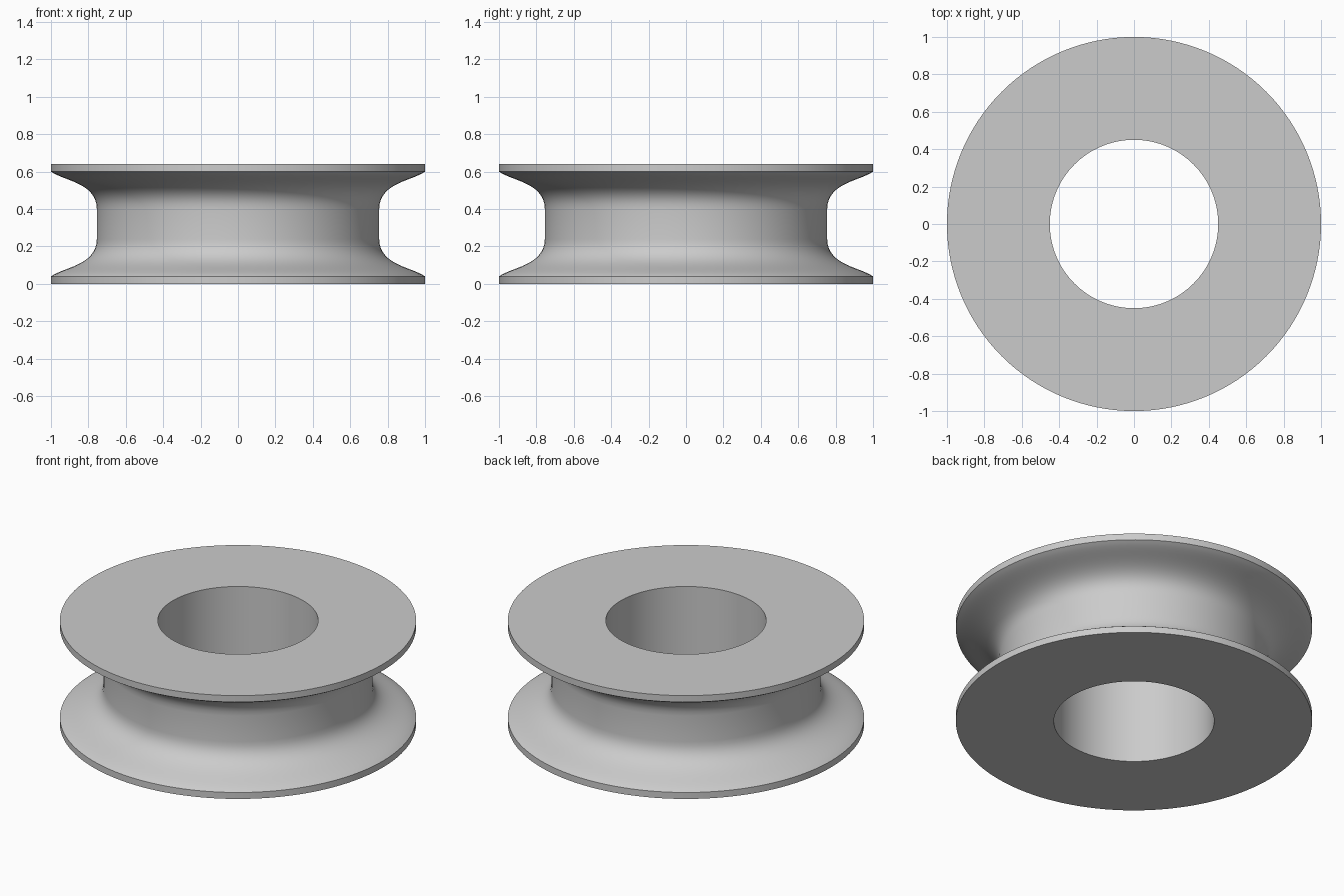
import bpy, bmesh, math
from mathutils import Vector
from mathutils.geometry import interpolate_bezier

if "Cube" in bpy.data.objects:
    bpy.data.objects.remove(bpy.data.objects["Cube"])

SEGMENTS = 128
HEIGHT = 0.64
BORE = 0.45

# Lower half of the outer profile: rim, then an S-curve flowing into the hub
curve = interpolate_bezier(Vector((1, 0.04, 0)), Vector((0.93, 0.09, 0)),
                           Vector((0.755, 0.10, 0)), Vector((0.755, 0.24, 0)), 16)
lower = [(1.0, 0.0)] + [(p.x, p.y) for p in curve]
upper = [(r, HEIGHT - z) for r, z in reversed(lower)]
profile = [(BORE, 0.0)] + lower + upper + [(BORE, HEIGHT)]

# Revolve the closed profile into a grooved wheel with a centre bore
bm = bmesh.new()
rings = []
for i in range(SEGMENTS):
    a = 2 * math.pi * i / SEGMENTS
    rings.append([bm.verts.new((r * math.cos(a), r * math.sin(a), z)) for r, z in profile])
n = len(profile)
for i in range(SEGMENTS):
    a, b = rings[i], rings[(i + 1) % SEGMENTS]
    for j in range(n):
        k = (j + 1) % n
        bm.faces.new((a[j], b[j], b[k], a[k]))
bmesh.ops.recalc_face_normals(bm, faces=bm.faces)
mesh = bpy.data.meshes.new("grooved_wheel")
bm.to_mesh(mesh)
bm.free()

wheel = bpy.data.objects.new("grooved_wheel", mesh)
bpy.context.collection.objects.link(wheel)

# Single light grey material
grey = bpy.data.materials.new("light_grey")
grey.diffuse_color = (0.6, 0.6, 0.6, 1)
grey.use_nodes = True
grey.node_tree.nodes["Principled BSDF"].inputs["Base Color"].default_value = grey.diffuse_color
mesh.materials.append(grey)

# Smooth curved surfaces, crisp rim and bore edges
bpy.context.view_layer.objects.active = wheel
wheel.select_set(True)
bpy.ops.object.shade_smooth_by_angle(angle=math.radians(30))
